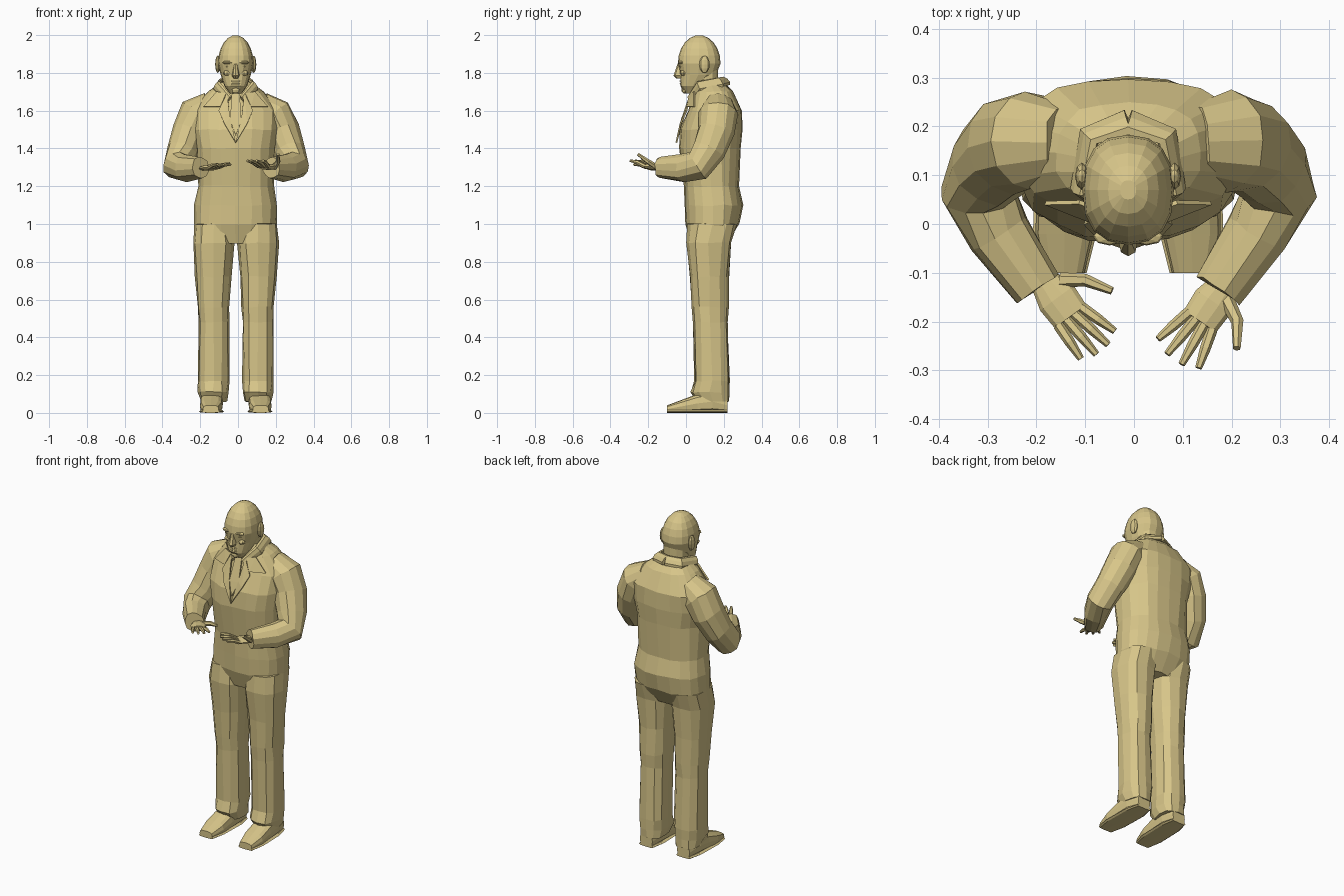
import bpy, bmesh, math, random
from mathutils import Vector, Matrix

random.seed(4)
if "Cube" in bpy.data.objects:
    bpy.data.objects.remove(bpy.data.objects["Cube"])

SAND = (0.68, 0.56, 0.25, 1)
sand = bpy.data.materials.new("sand")
sand.use_nodes = True
sand.diffuse_color = SAND
sand.node_tree.nodes["Principled BSDF"].inputs["Base Color"].default_value = SAND

MID = -0.012  # the figure's own centre line
POWER = 2.4   # squareness of clothing cross-sections
CREASE = 0.004  # random depth of cloth folds
X, Y, Z = Matrix.Identity(3)


def finish(name, bm):
    bmesh.ops.recalc_face_normals(bm, faces=bm.faces)
    mesh = bpy.data.meshes.new(name)
    bm.to_mesh(mesh)
    bm.free()
    mesh.materials.append(sand)
    obj = bpy.data.objects.new(name, mesh)
    bpy.context.collection.objects.link(obj)
    return obj


def skin(name, rings, fold=0):
    """Join rings of points into a closed faceted body."""
    bm = bmesh.new()
    rows = []
    for points in rings:
        shaken = [p + Vector([random.uniform(-fold, fold) for axis in "xyz"]) for p in points]
        rows.append([bm.verts.new(p) for p in shaken])
    for lower, upper in zip(rows, rows[1:]):
        for i in range(len(lower)):
            bm.faces.new((lower[i - 1], lower[i], upper[i], upper[i - 1]))
    bm.faces.new(rows[0])
    bm.faces.new(rows[-1])
    return finish(name, bm)


def ring(centre, u, v, count, power=2):
    points = []
    for i in range(count):
        angle = math.tau * i / count
        c, s = math.cos(angle), math.sin(angle)
        points.append(centre + u * math.copysign(abs(c) ** (2 / power), c)
                      + v * math.copysign(abs(s) ** (2 / power), s))
    return points


def stack(name, sections, x=MID, count=12, fold=0):
    """Sections give height, half width, front and back."""
    rings = []
    for z, width, front, back in sections:
        centre = Vector((x, (front + back) / 2, z))
        rings.append(ring(centre, X * width, Y * (back - front) / 2, count, POWER))
    return skin(name, rings, fold)


def tube(name, path, radii, count=6, flat=1, fold=0):
    """Tube along a path; flat scales its thickness."""
    path = [Vector(p) for p in path]
    rings, side = [], None
    for i, point in enumerate(path):
        along = path[min(i + 1, len(path) - 1)] - path[max(i - 1, 0)]
        along.normalize()
        side = along.cross(Z) if side is None else side - along * side.dot(along)
        side.normalize()
        rings.append(ring(point, side * radii[i], side.cross(along) * radii[i] * flat, count))
    return skin(name, rings, fold)


def ball(name, centre, size):
    bm = bmesh.new()
    bmesh.ops.create_uvsphere(bm, u_segments=8, v_segments=6, radius=1)
    bmesh.ops.scale(bm, verts=bm.verts, vec=size)
    bmesh.ops.translate(bm, verts=bm.verts, vec=centre)
    return finish(name, bm)


# Torso, from crotch to neck opening
TORSO = [(0.9, 0.19, 0.03, 0.22), (1, 0.22, 0, 0.28), (1.1, 0.22, -0.01, 0.3),
         (1.2, 0.2, -0.01, 0.28), (1.4, 0.21, -0.04, 0.29), (1.5, 0.23, -0.03, 0.3),
         (1.6, 0.23, 0.01, 0.3), (1.7, 0.15, 0.04, 0.25), (1.75, 0.08, 0.06, 0.2)]
stack("torso", TORSO, count=20, fold=CREASE)


def chest(x, z, lift):
    """Point on the front of the torso, raised by lift."""
    for below, above in zip(TORSO, TORSO[1:]):
        if below[0] <= z <= above[0]:
            part = (z - below[0]) / (above[0] - below[0])
            height, width, front, back = Vector(below).lerp(Vector(above), part)
            bulge = max(0, 1 - abs(x / width) ** POWER) ** (1 / POWER)
            return Vector((x + MID, (front + back - (back - front) * bulge) / 2 - lift, z))


def plate(name, outline, side=1, lift=0.014):
    bm = bmesh.new()
    bm.faces.new([bm.verts.new(chest(x * side, z, lift)) for x, z in outline])
    bmesh.ops.triangulate(bm, faces=bm.faces)
    thickness = finish(name, bm).modifiers.new("thickness", "SOLIDIFY")
    thickness.thickness = 0.009
    thickness.offset = 0


# Tie
plate("tie", [(-0.02, 1.7), (0.02, 1.7), (0.03, 1.55), (0, 1.47), (-0.03, 1.55)], lift=0.008)

# Neck, and a head made of a tapered jaw under a domed skull
stack("neck", [(1.64, 0.08, 0.04, 0.19), (1.72, 0.07, 0.04, 0.17), (1.82, 0.07, 0.04, 0.17)])
head = [(1.69, 0.03, 0, 0.05), (1.73, 0.06, -0.03, 0.1), (1.79, 0.08, -0.03, 0.16)]
for step in range(6):
    angle = math.radians(step * 16)
    reach = math.cos(angle)
    head.append((1.85 + 0.15 * math.sin(angle), 0.094 * reach,
                 0.07 - 0.113 * reach, 0.07 + 0.113 * reach))
stack("head", head, count=16)
stack("nose", [(1.77, 0.012, -0.05, 0), (1.785, 0.02, -0.066, 0), (1.85, 0.009, -0.044, 0)], count=8)
for label, z in (("upper_lip", 1.757), ("lower_lip", 1.742)):
    ball(label, (MID, -0.02, z), (0.03, 0.014, 0.006))
ball("chin", (MID, -0.005, 1.71), (0.026, 0.02, 0.02))


def shoe(label, at):
    """Heel to toe rings, closed off by a wider flat sole."""
    upper, sole = [], []
    for step, height in enumerate((0.08, 0.12, 0.1, 0.07, 0.04)):
        width = 0.042 if step in (0, 4) else 0.06
        centre = at(0.124 + step * 0.002, 0.22 - step * 0.08, height / 2)
        upper.append(ring(centre, X * width, Z * height / 2, 12, 3))
        centre.z = 0.008
        sole.append(ring(centre, X * (width + 0.005), Z * 0.008, 8, 4))
    skin(label + "_shoe", upper)
    skin(label + "_sole", sole)


def hand(label, side, wrist, knuckle, aim, spread, lift, thumb):
    """Flat palm with four fingers fanned about the aim angle."""
    wrist, knuckle = Vector(wrist), Vector(knuckle)
    tube(label + "_palm", [wrist, wrist.lerp(knuckle, 0.5), knuckle], [0.03, 0.043, 0.04], 10, 0.38)
    across = Vector((0.8 * side, -0.6, 0)) * 0.02
    for i in range(4):
        offset = i - 1.5
        angle = math.radians(aim + spread * offset)
        length = 0.1 - 0.012 * abs(offset)
        base = knuckle + across * offset
        tip = base + Vector((math.cos(angle), math.sin(angle), 0)) * length + Z * lift
        bend = base.lerp(tip, 0.5) + Z * 0.006
        tube(f"{label}_finger_{i + 1}", [base, bend, tip], [0.012, 0.011, 0.007])
    tube(label + "_thumb", thumb, [0.016, 0.013, 0.008])


for side, label in ((-1, "right"), (1, "left")):
    def at(x, y, z):
        return Vector((MID + side * x, y, z))

    # Face and ears
    ball(label + "_brow", at(0.038, -0.026, 1.855), (0.034, 0.018, 0.01))
    ball(label + "_eye", at(0.036, -0.022, 1.833), (0.018, 0.012, 0.007))
    ball(label + "_cheek", at(0.045, -0.012, 1.8), (0.022, 0.02, 0.016))
    ball(label + "_ear", at(0.095, 0.098, 1.845), (0.014, 0.028, 0.046))

    # Collar, its pointed flap and the lapel below
    tube(label + "_collar",
         [at(0.035, 0.02, 1.66), at(0.1, 0.07, 1.73), at(0.08, 0.18, 1.75), at(0, 0.21, 1.757)],
         [0.011, 0.015, 0.016, 0.016], 8, 2)
    plate(label + "_collar_flap", [(0.05, 1.69), (0.1, 1.7), (0.17, 1.62), (0.08, 1.62)], side)
    plate(label + "_lapel", [(0.045, 1.69), (0.09, 1.6), (0.06, 1.53), (0, 1.43), (0.03, 1.56)], side)

    # Sleeve, from shoulder round the bent elbow to the cuff
    tube(label + "_sleeve",
         [at(0.13, 0.17, 1.635), at(0.205, 0.17, 1.585), at(0.245, 0.16, 1.49), at(0.285, 0.12, 1.385),
          at(0.308, 0.065, 1.31), at(0.265, -0.02, 1.295), at(0.187, -0.135, 1.297)],
         [0.075, 0.102, 0.1, 0.09, 0.083, 0.073, 0.058], 12, 0.93, CREASE)

    # Trouser leg, loose at knee and hem
    stack(label + "_trouser_leg",
          [(0.06, 0.07, 0.06, 0.23), (0.11, 0.08, 0.025, 0.23), (0.17, 0.083, 0.045, 0.23),
           (0.48, 0.082, 0.04, 0.22), (0.56, 0.086, 0.03, 0.225), (0.72, 0.096, 0.02, 0.225),
           (0.9, 0.11, 0, 0.24), (1, 0.1, 0.01, 0.27)],
          x=MID + side * 0.118, fold=CREASE)
    shoe(label, at)

# Left palm faces up with the thumb outward, right palm faces down
hand("left", 1, (0.19, -0.12, 1.3), (0.135, -0.2, 1.305), 236, 10, 0.03,
     [(0.19, -0.155, 1.3), (0.212, -0.2, 1.33), (0.211, -0.255, 1.37)])
hand("right", -1, (-0.185, -0.115, 1.295), (-0.13, -0.19, 1.3), -46, -7, 0.015,
     [(-0.15, -0.115, 1.295), (-0.1, -0.115, 1.31), (-0.045, -0.137, 1.32)])
